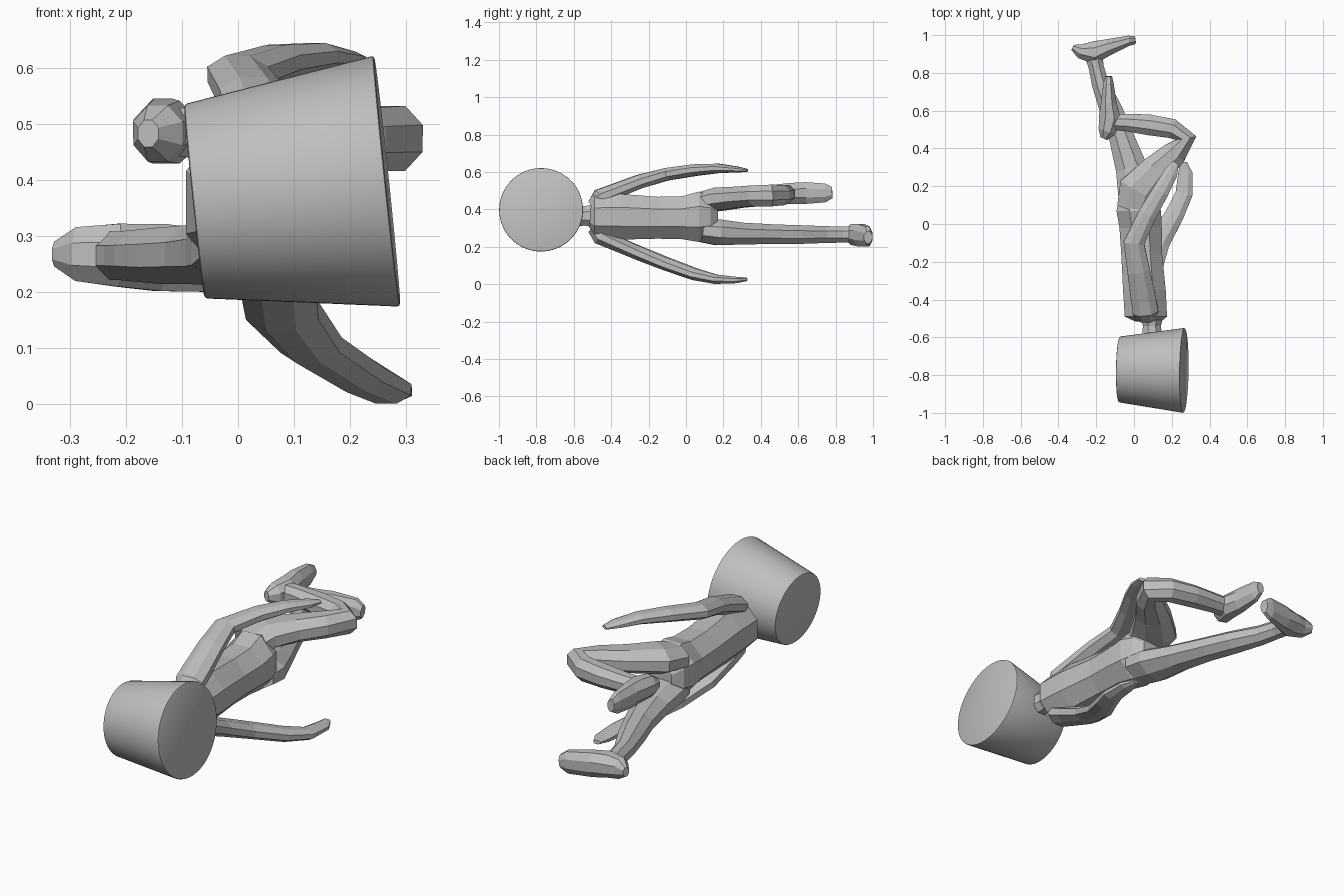
import bpy, bmesh, math
from mathutils import Vector

grey = bpy.data.materials.new("plain_grey")
grey.diffuse_color = (0.52, 0.52, 0.52, 1)


def finish(bm, name):
    bmesh.ops.recalc_face_normals(bm, faces=bm.faces)
    me = bpy.data.meshes.new(name)
    bm.to_mesh(me)
    bm.free()
    me.materials.append(grey)
    ob = bpy.data.objects.new(name, me)
    bpy.context.collection.objects.link(ob)
    return ob


def loft(name, stations, sides=8, axis=None):
    """Loft rings through stations (x, y, z, side-to-side radius, front-to-back radius)."""
    bm = bmesh.new()
    pts = [Vector(s[:3]) for s in stations]
    k = 1 / math.cos(math.pi / sides)
    rings = []
    for i, s in enumerate(stations):
        a, b = pts[max(i - 1, 0)], pts[min(i + 1, len(pts) - 1)]
        if axis:
            t = Vector(axis).normalized()
        elif 0 < i < len(pts) - 1:
            t = ((pts[i] - a).normalized() + (b - pts[i]).normalized()).normalized()
        else:
            t = (b - a).normalized()
        u = Vector((0, 0, 1))
        u = (u - t * u.dot(t)).normalized()
        v = t.cross(u)
        ring = []
        for j in range(sides):
            ang = 2 * math.pi * (j + 0.5) / sides
            ring.append(bm.verts.new(pts[i] + u * s[3] * k * math.cos(ang) + v * s[4] * k * math.sin(ang)))
        rings.append(ring)
    for r0, r1 in zip(rings, rings[1:]):
        for j in range(sides):
            n = (j + 1) % sides
            bm.faces.new((r0[j], r0[n], r1[n], r1[j]))
    bm.faces.new(rings[0])
    bm.faces.new(rings[-1])
    return finish(bm, name)


# torso, lying along y with its chest towards +x
loft("torso", [
    (0.075, -0.515, 0.36, 0.06, 0.07),
    (0.063, -0.49, 0.36, 0.115, 0.112),
    (0.055, -0.35, 0.36, 0.122, 0.113),
    (0.04, -0.15, 0.355, 0.112, 0.108),
    (0.035, -0.02, 0.355, 0.115, 0.112),
    (0.025, 0.07, 0.36, 0.135, 0.118),
    (0.02, 0.13, 0.36, 0.115, 0.10),
    (0.02, 0.17, 0.36, 0.05, 0.06),
], axis=(0, 1, 0))

# neck
loft("neck", [
    (0.095, -0.575, 0.365, 0.055, 0.052),
    (0.095, -0.54, 0.365, 0.052, 0.047),
    (0.095, -0.505, 0.365, 0.06, 0.056),
], axis=(0, 1, 0))

# arms, swung outwards from the shoulders
loft("upper_side_arm", [
    (0.06, -0.50, 0.42, 0.03, 0.05),
    (0.06, -0.46, 0.465, 0.045, 0.068),
    (0.05, -0.40, 0.490, 0.040, 0.066),
    (0.025, -0.25, 0.548, 0.037, 0.060),
    (0.00, -0.10, 0.588, 0.034, 0.055),
    (0.07, 0.05, 0.610, 0.031, 0.048),
    (0.14, 0.17, 0.619, 0.025, 0.044),
    (0.195, 0.27, 0.613, 0.016, 0.037),
    (0.22, 0.325, 0.608, 0.008, 0.018),
])
loft("lower_side_arm", [
    (0.07, -0.50, 0.30, 0.03, 0.05),
    (0.07, -0.46, 0.255, 0.045, 0.068),
    (0.07, -0.40, 0.228, 0.040, 0.068),
    (0.08, -0.25, 0.165, 0.037, 0.066),
    (0.13, -0.10, 0.106, 0.034, 0.058),
    (0.215, 0.05, 0.052, 0.031, 0.050),
    (0.265, 0.16, 0.026, 0.025, 0.045),
    (0.272, 0.27, 0.022, 0.017, 0.038),
    (0.262, 0.325, 0.026, 0.009, 0.018),
])

# straight leg, stretched backwards
loft("straight_leg", [
    (0.03, 0.08, 0.285, 0.06, 0.10),
    (0.02, 0.17, 0.277, 0.069, 0.105),
    (-0.015, 0.30, 0.270, 0.058, 0.083),
    (-0.07, 0.47, 0.267, 0.052, 0.065),
    (-0.12, 0.60, 0.265, 0.050, 0.060),
    (-0.178, 0.74, 0.265, 0.045, 0.045),
    (-0.200, 0.83, 0.265, 0.043, 0.040),
    (-0.215, 0.90, 0.265, 0.043, 0.048),
])
loft("straight_leg_foot", [
    (-0.325, 0.935, 0.268, 0.022, 0.015),
    (-0.285, 0.915, 0.268, 0.048, 0.038),
    (-0.215, 0.906, 0.266, 0.056, 0.060),
    (-0.14, 0.935, 0.262, 0.060, 0.044),
    (-0.03, 0.970, 0.254, 0.054, 0.027),
    (0.005, 0.974, 0.250, 0.032, 0.022),
])

# bent leg, knee raised forwards
loft("bent_leg", [
    (0.0, 0.08, 0.435, 0.055, 0.09),
    (0.025, 0.18, 0.455, 0.062, 0.108),
    (0.12, 0.285, 0.465, 0.056, 0.084),
    (0.215, 0.375, 0.472, 0.056, 0.066),
    (0.276, 0.455, 0.474, 0.058, 0.054),
    (0.20, 0.505, 0.476, 0.054, 0.052),
    (0.08, 0.525, 0.480, 0.050, 0.055),
    (-0.04, 0.537, 0.483, 0.045, 0.046),
    (-0.12, 0.54, 0.485, 0.043, 0.043),
])
loft("bent_leg_foot", [
    (-0.160, 0.452, 0.483, 0.024, 0.020),
    (-0.143, 0.49, 0.483, 0.050, 0.046),
    (-0.128, 0.56, 0.485, 0.056, 0.058),
    (-0.134, 0.64, 0.487, 0.058, 0.042),
    (-0.135, 0.745, 0.488, 0.050, 0.027),
    (-0.134, 0.782, 0.490, 0.030, 0.018),
])

# head: a bucket shape, wide end towards +x, with a softened rim
small, big = Vector((-0.078, -0.77, 0.362)), Vector((0.266, -0.775, 0.398))
bm = bmesh.new()
bmesh.ops.create_cone(bm, cap_ends=True, segments=64, radius1=0.174, radius2=0.225,
                      depth=(big - small).length)
rims = [e for e in bm.edges if any(len(f.verts) > 4 for f in e.link_faces)]
bmesh.ops.bevel(bm, geom=rims, offset=0.006, segments=2, affect='EDGES', profile=0.5)
axis = big - small
bm.transform(axis.to_track_quat('Z', 'Y').to_matrix().to_4x4())
bmesh.ops.translate(bm, verts=bm.verts, vec=(small + big) / 2)
head = finish(bm, "head")
bpy.context.view_layer.objects.active = head
head.select_set(True)
bpy.ops.object.shade_smooth_by_angle(angle=math.radians(30))
